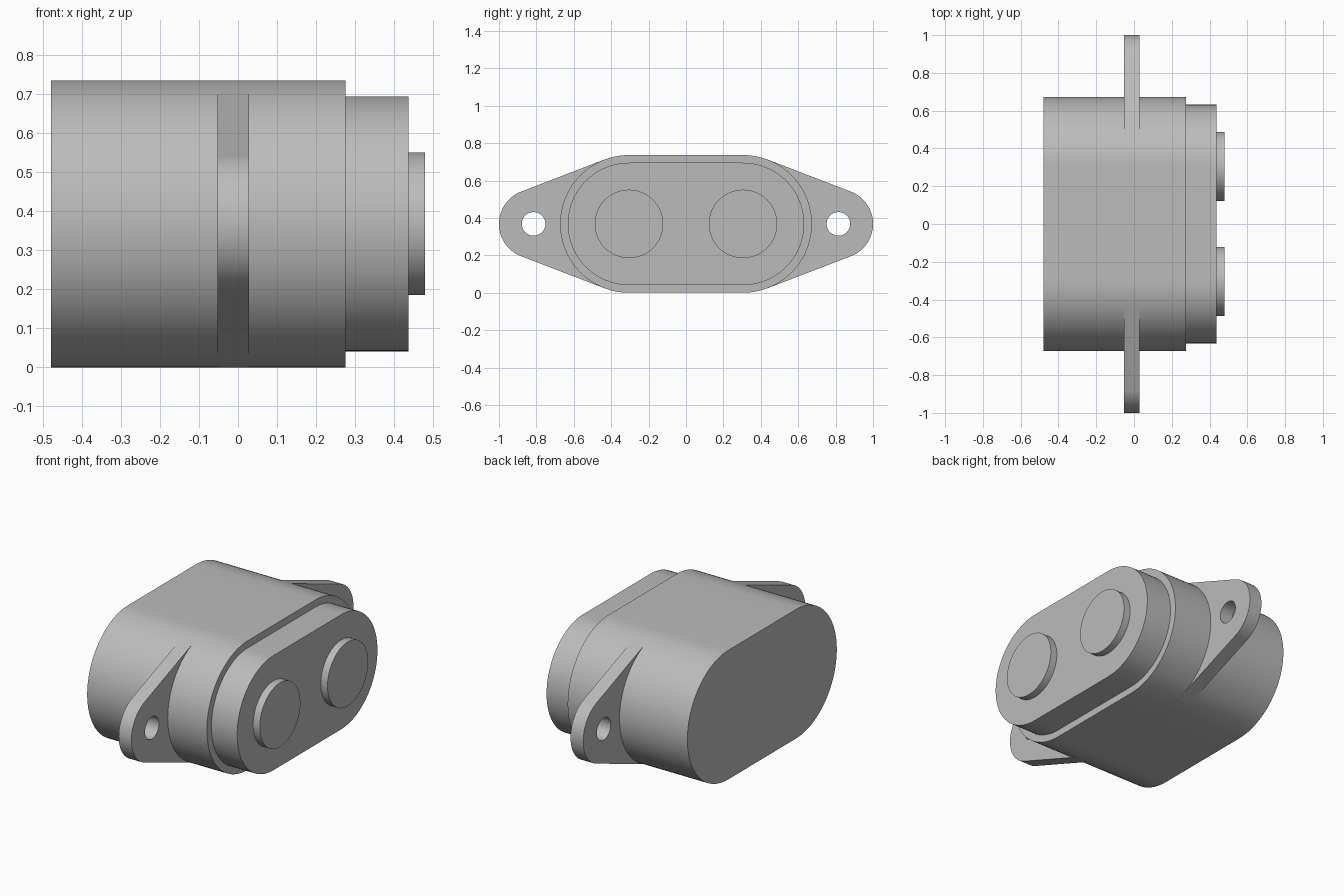
import bpy
import bmesh
from math import pi, sin, cos, asin
from mathutils import Matrix

cube = bpy.data.objects.get("Cube")
if cube:
    bpy.data.objects.remove(cube, do_unlink=True)

grey = bpy.data.materials.new("grey")
grey.use_nodes = True
grey.diffuse_color = (0.5, 0.5, 0.5, 1)
grey.node_tree.nodes["Principled BSDF"].inputs["Base Color"].default_value = (0.5, 0.5, 0.5, 1)

MID = 0.368        # height of the centre line
SPACING = 0.305    # centre of each rounded end
BODY_R = 0.368
EAR_Y, EAR_R, HOLE_R = 0.815, 0.185, 0.063

# Local x, y, z of each profile become world y, z, x
AXES = Matrix(((0, 0, 1, 0), (1, 0, 0, 0), (0, 1, 0, 0), (0, 0, 0, 1)))


def arc(y, radius, start, end, steps=48):
    return [(y + radius * cos(start + (end - start) * i / steps),
             MID + radius * sin(start + (end - start) * i / steps))
            for i in range(steps + 1)]


def circle(y, radius):
    return arc(y, radius, 0, 2 * pi, 64)[:-1]


def stadium(y, radius):
    return arc(y, radius, -pi / 2, pi / 2) + arc(-y, radius, pi / 2, 3 * pi / 2)


def extrude(name, loops, x0, x1):
    """Extrude closed outlines (inner ones become holes) from x0 to x1."""
    curve = bpy.data.curves.new(name + "_profile", "CURVE")
    curve.dimensions = "2D"
    curve.fill_mode = "BOTH"
    curve.extrude = (x1 - x0) / 2
    for loop in loops:
        spline = curve.splines.new("POLY")
        spline.points.add(len(loop) - 1)
        for point, (y, z) in zip(spline.points, loop):
            point.co = (y, z, 0, 1)
        spline.use_cyclic_u = True
    helper = bpy.data.objects.new(name + "_profile", curve)
    bpy.context.collection.objects.link(helper)
    bpy.context.view_layer.update()
    mesh = bpy.data.meshes.new_from_object(
        helper.evaluated_get(bpy.context.evaluated_depsgraph_get()))
    bpy.data.objects.remove(helper, do_unlink=True)
    mesh.transform(Matrix.Translation(((x0 + x1) / 2, 0, 0)) @ AXES)
    bm = bmesh.new()
    bm.from_mesh(mesh)
    bmesh.ops.remove_doubles(bm, verts=bm.verts, dist=0.0001)
    bmesh.ops.recalc_face_normals(bm, faces=bm.faces)
    bm.to_mesh(mesh)
    bm.free()
    mesh.name = name
    mesh.materials.clear()
    mesh.materials.append(grey)
    obj = bpy.data.objects.new(name, mesh)
    bpy.context.collection.objects.link(obj)
    bpy.ops.object.select_all(action="DESELECT")
    obj.select_set(True)
    bpy.context.view_layer.objects.active = obj
    bpy.ops.object.shade_smooth_by_angle(angle=pi / 6)
    return obj


# Main housing and stepped front cover
extrude("housing", [stadium(SPACING, BODY_R)], -0.48, 0.275)
extrude("cover", [stadium(SPACING, 0.327)], 0.275, 0.437)

# Mounting flange: tapered ears tangent to the housing, with bolt holes
tilt = pi / 2 - asin((BODY_R - EAR_R) / (EAR_Y - SPACING))
outline = (arc(EAR_Y, EAR_R, -tilt, tilt)
           + arc(SPACING, BODY_R, tilt, pi / 2, 12)
           + arc(-SPACING, BODY_R, pi / 2, pi - tilt, 12)
           + arc(-EAR_Y, EAR_R, pi - tilt, pi + tilt)
           + arc(-SPACING, BODY_R, pi + tilt, 3 * pi / 2, 12)
           + arc(SPACING, BODY_R, -pi / 2, -tilt, 12))
extrude("mounting_flange",
        [outline, circle(EAR_Y, HOLE_R), circle(-EAR_Y, HOLE_R)], -0.052, 0.028)

# Round raised discs on the cover
for side, sign in (("left", 1), ("right", -1)):
    extrude(side + "_disc", [circle(sign * SPACING, 0.183)], 0.437, 0.479)
